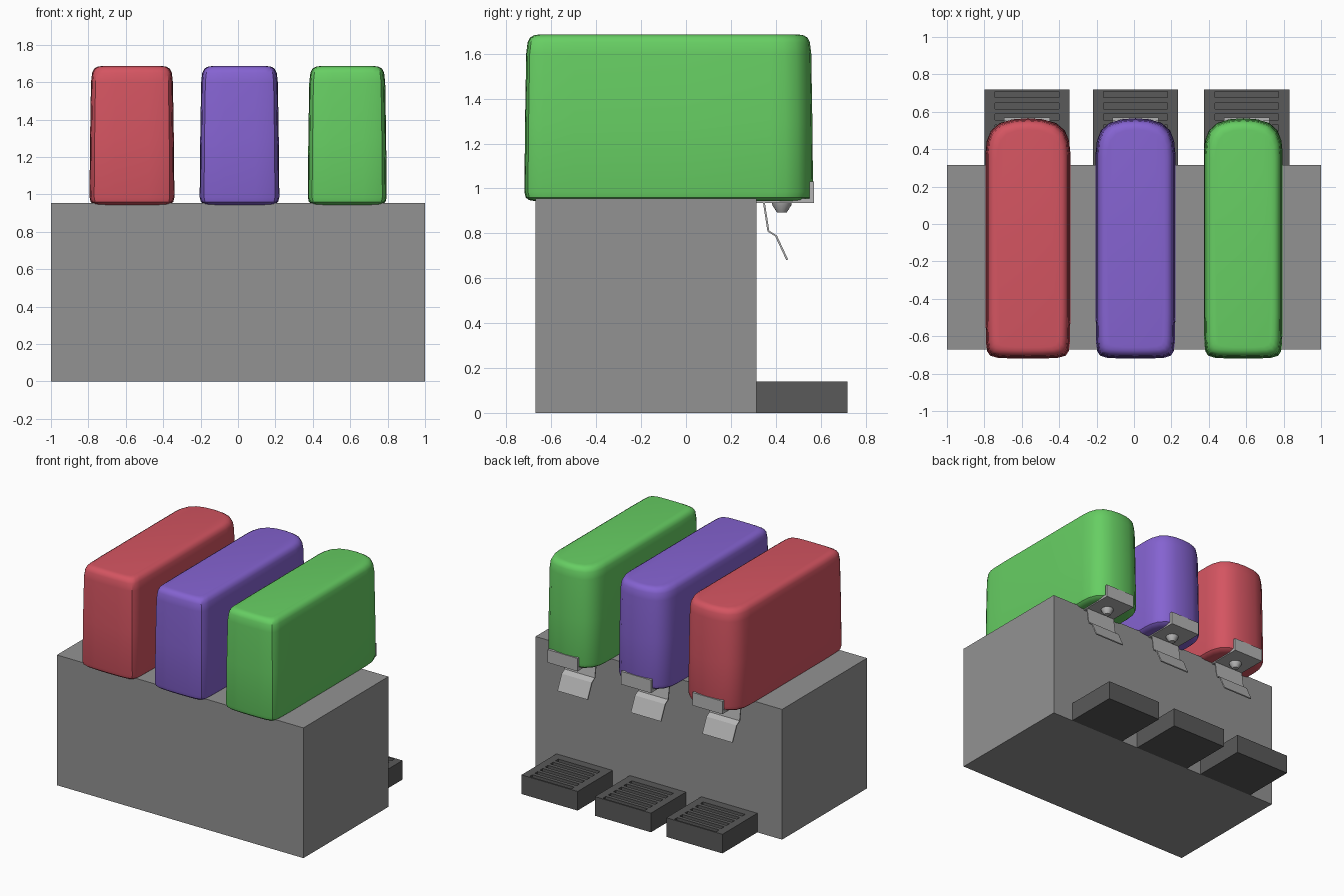
import bpy, bmesh, math

if "Cube" in bpy.data.objects:
    bpy.data.objects.remove(bpy.data.objects["Cube"])


def material(name, rgb):
    m = bpy.data.materials.new(name)
    m.diffuse_color = (*rgb, 1)
    m.use_nodes = True
    m.node_tree.nodes["Principled BSDF"].inputs["Base Color"].default_value = m.diffuse_color
    return m


BODY = material("body_grey", (0.29, 0.29, 0.29))
DARK = material("tray_dark_grey", (0.10, 0.10, 0.10))
LIGHT = material("tap_light_grey", (0.46, 0.46, 0.46))
RED = material("red", (0.66, 0.09, 0.12))
PURPLE = material("purple", (0.235, 0.125, 0.64))
GREEN = material("green", (0.135, 0.62, 0.125))


def finish(name, bm, mat, smooth=False):
    bmesh.ops.recalc_face_normals(bm, faces=bm.faces)
    mesh = bpy.data.meshes.new(name)
    bm.to_mesh(mesh)
    bm.free()
    mesh.materials.append(mat)
    ob = bpy.data.objects.new(name, mesh)
    bpy.context.collection.objects.link(ob)
    if smooth:
        bpy.ops.object.select_all(action='DESELECT')
        ob.select_set(True)
        bpy.context.view_layer.objects.active = ob
        bpy.ops.object.shade_smooth_by_angle(angle=math.radians(35))
    return ob


def add_box(bm, x0, x1, y0, y1, z0, z1):
    vs = bmesh.ops.create_cube(bm, size=1)["verts"]
    for v in vs:
        v.co = (x1 if v.co.x > 0 else x0, y1 if v.co.y > 0 else y0,
                z1 if v.co.z > 0 else z0)


def loft(bm, rings):
    loops = [[bm.verts.new(p) for p in r] for r in rings]
    n = len(loops[0])
    for a, b in zip(loops, loops[1:]):
        for i in range(n):
            j = (i + 1) % n
            bm.faces.new((a[i], a[j], b[j], b[i]))
    bm.faces.new(loops[0][::-1])
    bm.faces.new(loops[-1])


# Main cabinet
bm = bmesh.new()
add_box(bm, -1, 1, -0.67, 0.315, 0, 0.955)
finish("cabinet", bm, BODY)

# Half outline of a tank seen from above: (fraction of half width, y)
HALF = [(0.4, -0.719), (0.72, -0.715), (0.89, -0.704), (0.96, -0.68), (0.985, -0.64),
        (1, -0.5), (1, 0.0), (1, 0.38), (0.97, 0.445), (0.87, 0.50), (0.66, 0.54),
        (0.35, 0.56)]
OUTLINE = [(0, -0.72)] + HALF + [(0, 0.566)] + [(-u, y) for u, y in reversed(HALF)]
MID = -0.077
# Tank levels: (z, inset)
LEVELS = [(0.943, 0.05), (0.948, 0.02), (0.96, 0.006), (0.985, 0.0), (1.3, 0.003),
          (1.6, 0.008), (1.65, 0.014), (1.672, 0.025), (1.682, 0.042), (1.685, 0.06)]


def tank(name, cx, w, mat):
    rings = []
    for z, d in LEVELS:
        k = 1 - d / 0.643
        rings.append([(cx + u * (w - d), MID + (y - MID) * k, z) for u, y in OUTLINE])
    bm = bmesh.new()
    loft(bm, rings)
    finish(name, bm, mat, True)


def tray(name, cx):
    hw, y0, y1, top = 0.2275, 0.315, 0.72, 0.14
    bm = bmesh.new()
    add_box(bm, cx - hw, cx + hw, y0, y1, 0, 0.105)
    for s in (-1, 1):
        a, b = sorted((cx + s * hw, cx + s * 0.17))
        add_box(bm, a, b, y0, y1, 0.105, top)
    # Slats between the slots
    edges = [y1]
    for i in range(6):
        c = 0.692 - 0.06 * i
        edges += [c + 0.016, c - 0.016]
    edges.append(y0)
    for b, a in zip(edges[0::2], edges[1::2]):
        add_box(bm, cx - 0.17, cx + 0.17, a, b, 0.105, top)
    finish(name, bm, DARK)


def tap(name, cx):
    hw = 0.122
    # Bracket under the tank with an upright tab
    bm = bmesh.new()
    add_box(bm, cx - hw, cx + hw, 0.31, 0.57, 0.935, 0.955)
    add_box(bm, cx - hw, cx + hw, 0.55, 0.57, 0.955, 1.03)
    finish(name + "_bracket", bm, LIGHT)
    # Nozzle
    bm = bmesh.new()
    loft(bm, [[(cx + r * math.cos(t * math.pi / 8), 0.427 + r * math.sin(t * math.pi / 8), z)
               for t in range(16)]
              for z, r in ((0.94, 0.045), (0.925, 0.042), (0.893, 0.022))])
    finish(name + "_nozzle", bm, LIGHT, True)
    # Bent push lever
    path = [(0.343, 0.937), (0.363, 0.808), (0.397, 0.787), (0.447, 0.68)]
    t = 0.008
    prof = path + [(y + t, z + t * 0.4) for y, z in reversed(path)]
    bm = bmesh.new()
    loft(bm, [[(cx + s * hw, y, z) for y, z in prof] for s in (-1, 1)])
    finish(name + "_lever", bm, LIGHT)


for label, tank_x, half_w, part_x, mat in (
        ("red", -0.567, 0.227, -0.572, RED),
        ("purple", 0.008, 0.213, 0.008, PURPLE),
        ("green", 0.584, 0.211, 0.603, GREEN)):
    tank(label + "_tank", tank_x, half_w, mat)
    tray(label + "_drip_tray", part_x)
    tap(label + "_tap", part_x)
